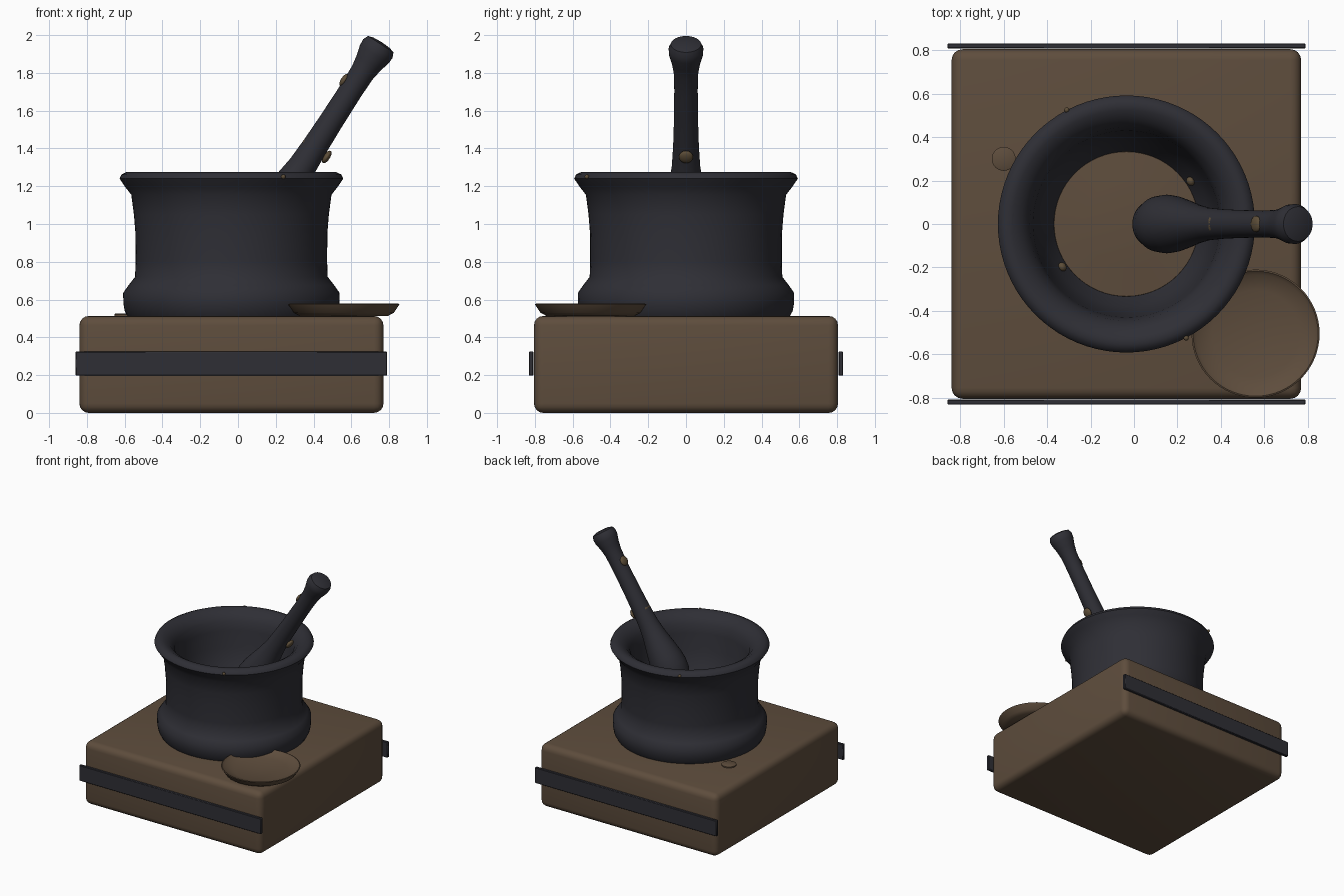
import bpy, bmesh, math
from mathutils import Vector, Matrix

if "Cube" in bpy.data.objects:
    bpy.data.objects.remove(bpy.data.objects["Cube"])


def material(name, rgb):
    m = bpy.data.materials.new(name)
    m.diffuse_color = (*rgb, 1)
    m.use_nodes = True
    m.node_tree.nodes["Principled BSDF"].inputs["Base Color"].default_value = m.diffuse_color
    return m


STONE = material("dark_iron", (0.028, 0.028, 0.036))
WOOD = material("brown_wood", (0.112, 0.074, 0.046))
BRASS = material("dull_brass", (0.110, 0.076, 0.040))


def finish(name, bm, mat, angle=40):
    bmesh.ops.recalc_face_normals(bm, faces=bm.faces)
    me = bpy.data.meshes.new(name)
    bm.to_mesh(me)
    bm.free()
    ob = bpy.data.objects.new(name, me)
    bpy.context.collection.objects.link(ob)
    me.materials.append(mat)
    bpy.ops.object.select_all(action='DESELECT')
    ob.select_set(True)
    bpy.context.view_layer.objects.active = ob
    bpy.ops.object.shade_smooth_by_angle(angle=math.radians(angle))
    return ob


def box(name, lo, hi, mat, bevel, segments):
    lo, hi = Vector(lo), Vector(hi)
    bm = bmesh.new()
    bmesh.ops.create_cube(bm, size=1, matrix=Matrix.Translation((lo + hi) / 2)
                          @ Matrix.Diagonal((*(hi - lo), 1)))
    bmesh.ops.bevel(bm, geom=bm.edges[:], offset=bevel, segments=segments,
                    profile=0.5, affect='EDGES')
    return finish(name, bm, mat)


def lathe(name, profile, mat, matrix, steps=64, angle=40):
    """Spin (radius, height) points around local z."""
    bm = bmesh.new()
    vs = [bm.verts.new((r, 0, z)) for r, z in profile]
    es = [bm.edges.new(p) for p in zip(vs, vs[1:])]
    bmesh.ops.spin(bm, geom=vs + es, cent=(0, 0, 0), axis=(0, 0, 1),
                   angle=2 * math.pi, steps=steps)
    bmesh.ops.remove_doubles(bm, verts=bm.verts, dist=1e-4)
    bm.transform(matrix)
    return finish(name, bm, mat, angle)


def bead(name, pos, normal, size, thick):
    """Flattened stud facing along normal."""
    rot = Vector(normal).to_track_quat('Z', 'Y').to_matrix().to_4x4()
    bm = bmesh.new()
    bmesh.ops.create_uvsphere(bm, u_segments=16, v_segments=10, radius=1,
                              matrix=Matrix.Translation(pos) @ rot
                              @ Matrix.Diagonal((size, size, thick, 1)))
    return finish(name, bm, BRASS, 60)


# wooden block and its iron straps
box("base_block", (-0.84, -0.805, 0), (0.77, 0.805, 0.513), WOOD, 0.05, 4)
for side, name in ((-1, "front_strap"), (1, "back_strap")):
    y0, y1 = sorted((side * 0.808, side * 0.832))
    box(name, (-0.86, y0, 0.197), (0.79, y1, 0.325), STONE, 0.004, 1)

# mortar bowl
CX = -0.035
lathe("mortar", [(0, 0.512), (0.55, 0.512), (0.565, 0.54), (0.572, 0.58), (0.573, 0.635),
                 (0.545, 0.675), (0.51, 0.72), (0.507, 0.80), (0.508, 0.95), (0.516, 1.05),
                 (0.53, 1.155), (0.565, 1.20), (0.592, 1.24), (0.582, 1.262), (0.555, 1.275),
                 (0.525, 1.272), (0.48, 1.245), (0.445, 1.20), (0.43, 1.13), (0.415, 1.0),
                 (0.38, 0.88), (0.33, 0.79), (0, 0.77)],
      STONE, Matrix.Translation((CX, 0, 0)), 80)

# ground contents inside the bowl
lathe("mortar_contents", [(0.335, 0.79), (0.333, 0.80), (0.2, 0.81), (0, 0.825)],
      WOOD, Matrix.Translation((CX, 0, 0)))

# leaning pestle, profile measured down from the knob
axis = Vector((0.54, 0, 0.84)).normalized()
tip = Vector((0.762, 0, 1.962))
prof = [(0, 0), (0.05, 0.003), (0.08, 0.012), (0.092, 0.04), (0.09, 0.075), (0.075, 0.13),
        (0.065, 0.19), (0.062, 0.30), (0.064, 0.50), (0.068, 0.65), (0.075, 0.78),
        (0.09, 0.88), (0.11, 0.97), (0.128, 1.06), (0.135, 1.13), (0.128, 1.20),
        (0.105, 1.26), (0.065, 1.305), (0, 1.32)]
lathe("pestle", [(r, -s) for r, s in prof], STONE,
      Matrix.Translation(tip) @ Matrix.Rotation(math.atan2(axis.x, axis.z), 4, 'Y'), 40, 50)

# studs on the pestle shaft
up = Vector((-axis.z, 0, axis.x))
for i, (pos, n) in enumerate((((0.562, 0, 1.762), up), ((0.357, 0, 1.428), up),
                              ((0.470, 0, 1.355), -up))):
    bead(f"pestle_stud_{i + 1}", pos, n, 0.038, 0.017)

# small studs on the rim and inner wall, opposite each other
for s, side in ((1, "a"), (-1, "b")):
    bead("rim_stud_" + side, (CX + s * 0.275, -s * 0.525, 1.25), (s * 0.46, -s * 0.89, 0.2), 0.012, 0.012)
    bead("inner_stud_" + side, (CX + s * 0.295, s * 0.197, 0.85), (-s * 0.83, -s * 0.55, 0.3), 0.022, 0.018)

# shallow dish at the front corner and a small flat disc
lathe("side_dish", [(0, 0.514), (0.235, 0.514), (0.265, 0.53), (0.295, 0.575), (0.288, 0.578),
                    (0.272, 0.563), (0.2, 0.543), (0, 0.530)],
      WOOD, Matrix.Translation((0.56, -0.505, 0)))
lathe("small_disc", [(0, 0.51), (0.055, 0.51), (0.055, 0.522), (0.05, 0.525), (0, 0.525)],
      WOOD, Matrix.Translation((-0.6, 0.3, 0)), 32)
